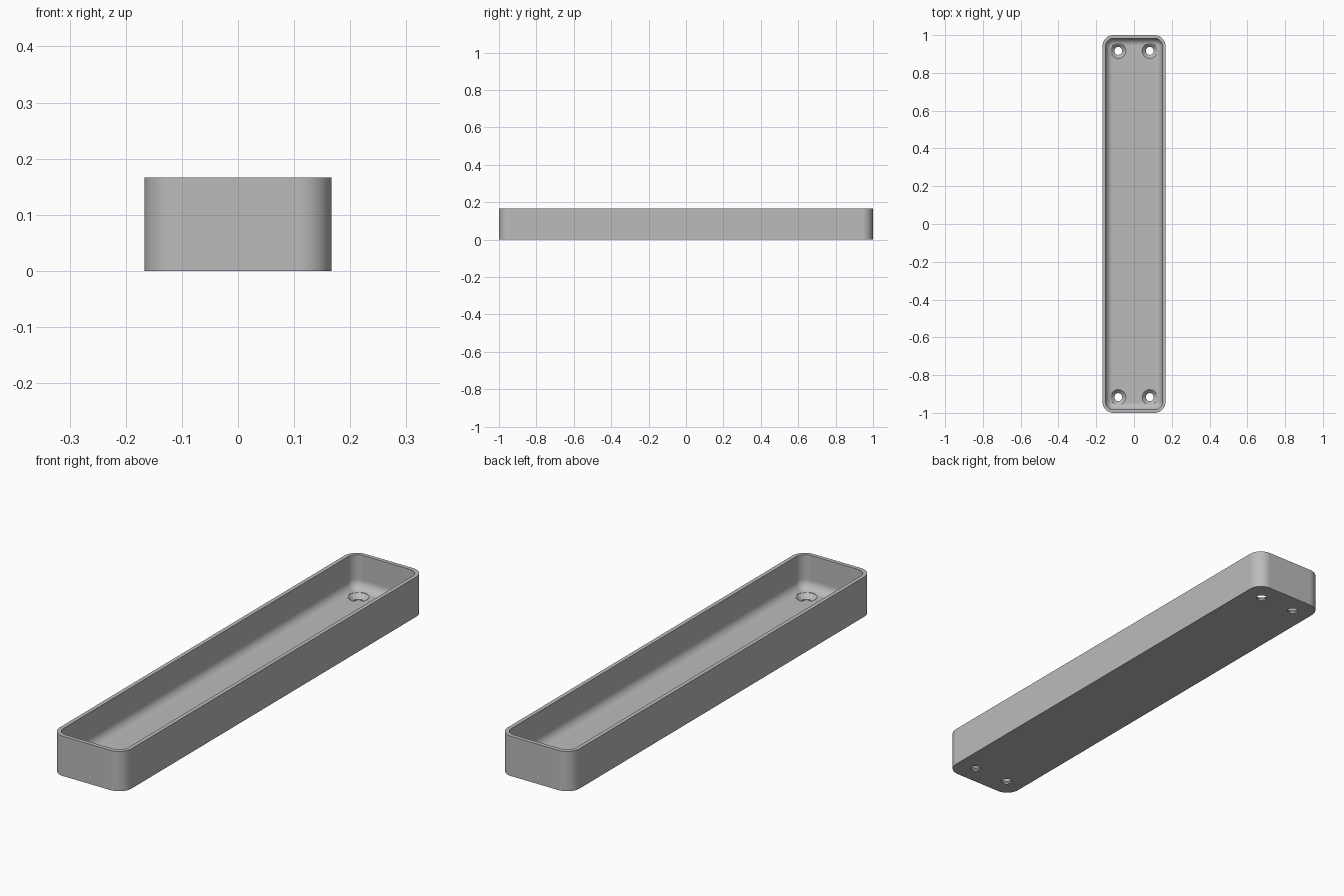
import bpy, bmesh, math

default = bpy.data.objects.get("Cube")
if default:
    bpy.data.objects.remove(default, do_unlink=True)

HALF_X, HALF_Y, HEIGHT = 1 / 6, 1.0, 1 / 6
CORNER, WALL, FLOOR, FILLET = 0.058, 0.0167, 0.025, 0.038
HOLE, SINK = 0.021, 0.04

grey = bpy.data.materials.new("plain_grey")
grey.use_nodes = True
colour = (0.5, 0.5, 0.5, 1)
grey.diffuse_color = colour
grey.node_tree.nodes["Principled BSDF"].inputs["Base Color"].default_value = colour


def rounded_ring(bm, inset, z, steps=12):
    """Loop of vertices round a rounded rectangle, shrunk by inset."""
    radius = CORNER - inset
    ring = []
    for quarter, (sx, sy) in enumerate([(1, 1), (-1, 1), (-1, -1), (1, -1)]):
        for i in range(steps + 1):
            a = (quarter + i / steps) * math.pi / 2
            ring.append(bm.verts.new((sx * (HALF_X - CORNER) + radius * math.cos(a),
                                      sy * (HALF_Y - CORNER) + radius * math.sin(a), z)))
    return ring


def skin(bm, rings):
    """Join successive rings with quads and cap both ends."""
    for low, high in zip(rings, rings[1:]):
        n = len(low)
        for i in range(n):
            j = (i + 1) % n
            bm.faces.new((low[i], low[j], high[j], high[i]))
    bm.faces.new(rings[0][::-1])
    bm.faces.new(rings[-1])


def make_object(name, bm):
    bmesh.ops.recalc_face_normals(bm, faces=bm.faces)
    mesh = bpy.data.meshes.new(name)
    bm.to_mesh(mesh)
    bm.free()
    mesh.materials.append(grey)
    obj = bpy.data.objects.new(name, mesh)
    bpy.context.collection.objects.link(obj)
    return obj


# Tray shell: outside wall, rim, inside wall, then a rounded sweep to the floor
bm = bmesh.new()
profile = [(0, 0), (0, HEIGHT), (WALL, HEIGHT)]
for i in range(11):
    a = i / 10 * math.pi / 2
    profile.append((WALL + FILLET * (1 - math.cos(a)), FLOOR + FILLET * (1 - math.sin(a))))
skin(bm, [rounded_ring(bm, inset, z) for inset, z in profile])
tray = make_object("tray", bm)

# Countersunk screw hole cutters near the four corners
bm = bmesh.new()
sink_profile = [(HOLE, -0.02), (HOLE, FLOOR - (SINK - HOLE)), (SINK, FLOOR), (SINK, 0.08)]
for sx in (-1, 1):
    for sy in (-1, 1):
        rings = []
        for r, z in sink_profile:
            angles = [k / 40 * math.tau for k in range(40)]
            rings.append([bm.verts.new((sx * HALF_X / 2 + r * math.cos(a),
                                        sy * (HALF_Y - HALF_X / 2) + r * math.sin(a), z))
                          for a in angles])
        skin(bm, rings)
cutter = make_object("screw_hole_cutter", bm)
cutter.hide_render = True

# Cut the holes, apply, and smooth the curved faces
bpy.context.view_layer.objects.active = tray
bpy.ops.object.select_all(action="DESELECT")
tray.select_set(True)
cut = tray.modifiers.new("screw_holes", "BOOLEAN")
cut.operation, cut.solver, cut.object = "DIFFERENCE", "EXACT", cutter
bpy.ops.object.modifier_apply(modifier=cut.name)
bpy.data.objects.remove(cutter, do_unlink=True)
bpy.ops.object.shade_smooth_by_angle(angle=math.radians(30))
weighted = tray.modifiers.new("flat_sides", "WEIGHTED_NORMAL")
weighted.keep_sharp = True
